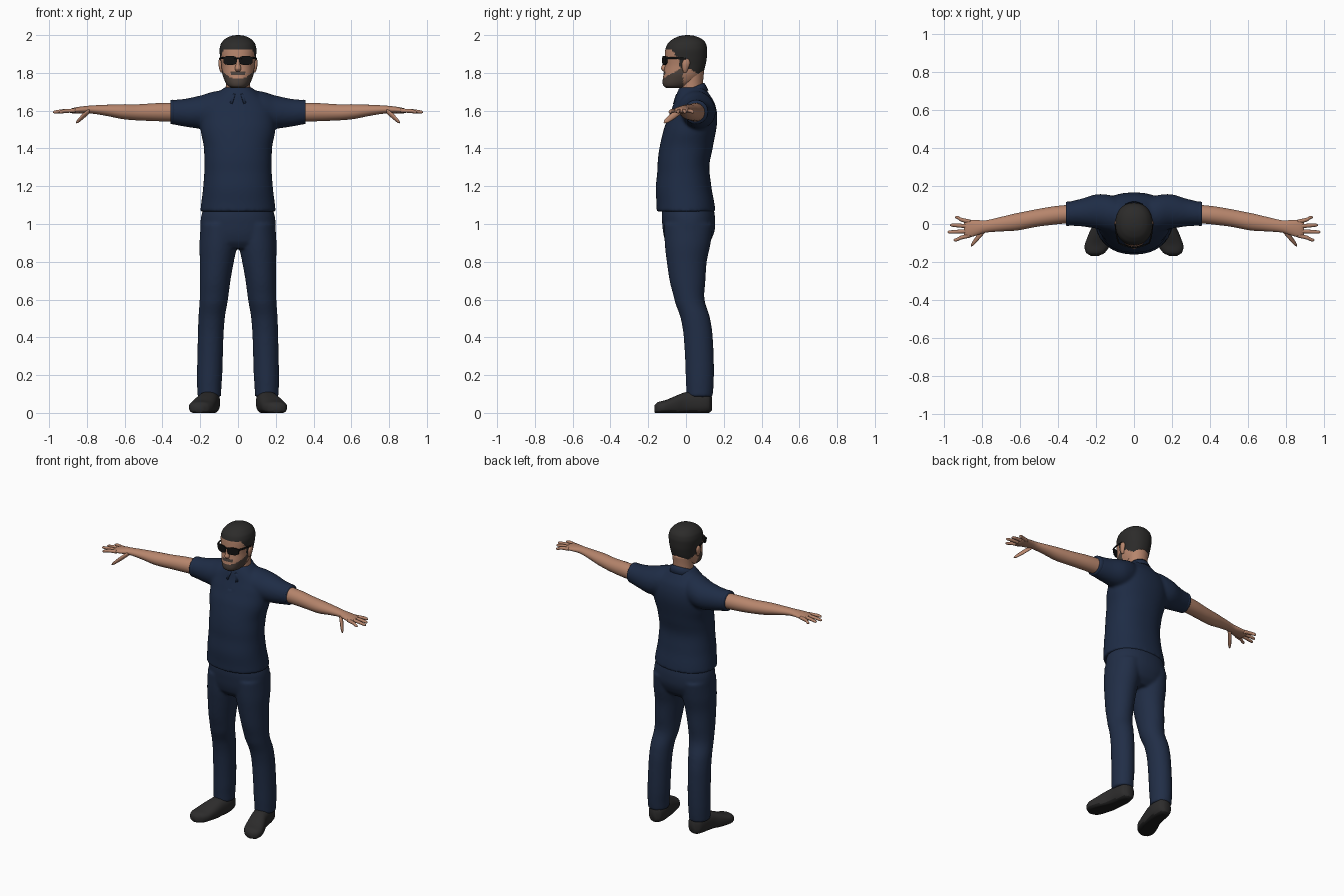
import bpy, bmesh, math

cube = bpy.data.objects.get("Cube")
if cube:
    bpy.data.objects.remove(cube)


def material(name, r, g, b):
    mat = bpy.data.materials.new(name)
    mat.use_nodes = True
    mat.diffuse_color = (r, g, b, 1)
    bsdf = mat.node_tree.nodes["Principled BSDF"]
    bsdf.inputs["Base Color"].default_value = (r, g, b, 1)
    bsdf.inputs["Roughness"].default_value = 0.8
    return mat


SKIN = material("skin", 0.47, 0.235, 0.15)
HAIR = material("dark hair", 0.025, 0.024, 0.023)
BEARD = material("beard stubble", 0.075, 0.055, 0.045)
SHIRT = material("navy shirt", 0.013, 0.025, 0.06)
PANTS = material("navy trousers", 0.015, 0.027, 0.062)
SHOE = material("charcoal shoe", 0.026, 0.025, 0.025)
SOLE = material("black sole", 0.012, 0.012, 0.012)
BLACK = material("black plastic", 0.006, 0.006, 0.006)


def blend(stations, steps):
    """Smooth monotone interpolation between cross-section stations."""
    def slope(i, k):
        last = len(stations) - 1
        def sec(j):
            h = abs(stations[j + 1][0] - stations[j][0])
            return (stations[j + 1][k] - stations[j][k]) / h
        if i in (0, last):
            return sec(min(i, last - 1))
        a, b = sec(i - 1), sec(i)
        return 0 if a * b <= 0 else 2 * a * b / (a + b)
    out = []
    for i in range(len(stations) - 1):
        p, q = stations[i], stations[i + 1]
        h = abs(q[0] - p[0])
        for s in range(steps):
            t = s / steps
            f = (1 + 2 * t) * (1 - t) ** 2
            out.append([f * p[k] + (1 - f) * q[k]
                        + h * t * (1 - t) * ((1 - t) * slope(i, k) - t * slope(i + 1, k))
                        for k in range(5)])
    return out + [list(stations[-1])]


def loft(bm, stations, axis="z", m=1, seg=32, steps=4, power=2.0):
    """Skin rounded sections (position, centre a, centre b, radius a, radius b)."""
    rings = []
    for pos, ca, cb, ra, rb in blend(stations, steps):
        ring = []
        for i in range(seg):
            w = 2 * math.pi * i / seg
            c, s = math.cos(w), math.sin(w)
            a = ca + ra * math.copysign(abs(c) ** (2 / power), c)
            b = cb + rb * math.copysign(abs(s) ** (2 / power), s)
            co = {"x": (pos, a, b), "y": (a, pos, b), "z": (a, b, pos)}[axis]
            ring.append(bm.verts.new((co[0] * m, co[1], co[2])))
        rings.append(ring)
    for lo, hi in zip(rings, rings[1:]):
        for i in range(seg):
            j = (i + 1) % seg
            bm.faces.new((lo[i], lo[j], hi[j], hi[i]))
    bm.faces.new(rings[0])
    bm.faces.new(rings[-1])


def finish(name, bm, mats, rule=None, smooth=True):
    bmesh.ops.recalc_face_normals(bm, faces=bm.faces)
    for f in bm.faces:
        f.smooth = smooth
        if rule:
            f.material_index = rule(f.calc_center_median())
    mesh = bpy.data.meshes.new(name)
    bm.to_mesh(mesh)
    bm.free()
    for mat in mats:
        mesh.materials.append(mat)
    ob = bpy.data.objects.new(name, mesh)
    bpy.context.collection.objects.link(ob)
    return ob


def fuse(ob, iterations):
    """Blend overlapping volumes into one soft garment."""
    r = ob.modifiers.new("fuse", "REMESH")
    r.mode = "VOXEL"
    r.voxel_size = 0.009
    r.use_smooth_shade = True
    s = ob.modifiers.new("soften", "SMOOTH")
    s.factor = 0.5
    s.iterations = iterations


# Shirt: torso and both short sleeves fused together
torso = [(1.065, 0, 0, .2, .156), (1.1, 0, -.002, .196, .154), (1.2, 0, -.013, .184, .147),
         (1.3, 0, -.014, .178, .137), (1.4, 0, 0, .18, .141), (1.5, 0, .021, .198, .139),
         (1.58, 0, .039, .2, .126), (1.64, 0, .044, .175, .108), (1.685, 0, .037, .12, .088),
         (1.725, 0, .032, .07, .066)]
sleeve = [(.06, .045, 1.62, .08, .09), (.13, .055, 1.603, .098, .098), (.2, .066, 1.592, .09, .088),
          (.28, .06, 1.589, .072, .074), (.358, .053, 1.593, .061, .063)]
bm = bmesh.new()
loft(bm, torso, seg=48, power=2.2)
for m in (1, -1):
    loft(bm, sleeve, "x", m)
shirt = finish("shirt", bm, [SHIRT])
fuse(shirt, 6)

# Sleeve cuffs
bm = bmesh.new()
for m in (1, -1):
    loft(bm, [(.335, .054, 1.592, .061, .063), (.345, .054, 1.593, .064, .065),
              (.358, .053, 1.593, .062, .063)], "x", m)
finish("sleeve_cuffs", bm, [SHIRT])

# Button placket laid on the chest
bm = bmesh.new()
bmesh.ops.create_grid(bm, x_segments=4, y_segments=16, size=1)
for v in bm.verts:
    t = (v.co.y + 1) / 2
    v.co = (v.co.x * .014, -.125 + .07 * t, 1.5 + .15 * t)
placket = finish("placket", bm, [SHIRT])
wrap = placket.modifiers.new("lay on shirt", "SHRINKWRAP")
wrap.target = shirt
wrap.offset = .003

# Folded collar, open at the front
bm = bmesh.new()
cols, rows = 32, []
for grow, drop in ((0, 0), (.008, .012), (.022, .04)):
    row = []
    for i in range(cols + 1):
        gap = .22 + grow * 6
        w = -math.pi / 2 + gap + (2 * math.pi - 2 * gap) * i / cols
        front = max(0, -math.sin(w)) ** 3
        y = .026 + (.07 + grow) * math.sin(w)
        z = 1.718 + .03 * math.sin(w) - drop * (1 + .4 * front)
        row.append(bm.verts.new(((.068 + grow) * math.cos(w), y - .01 * front, z)))
    rows.append(row)
for a, b in zip(rows, rows[1:]):
    for i in range(cols):
        bm.faces.new((a[i], a[i + 1], b[i + 1], b[i]))
collar = finish("collar", bm, [SHIRT])
collar.modifiers.new("cloth", "SOLIDIFY").thickness = .006

# Trousers: hips and two legs fused together
hips = [(1.09, 0, .01, .18, .135), (1.03, 0, .013, .197, .141), (.98, 0, .015, .2, .139),
        (.91, 0, .01, .19, .12), (.87, 0, .005, .12, .085)]
leg = [(1.0, .1, .014, .098, .13), (.9, .104, .009, .1, .122), (.8, .112, .004, .09, .106),
       (.7, .121, .008, .081, .095), (.6, .128, .018, .075, .08), (.5, .14, .05, .07, .078),
       (.4, .145, .065, .068, .077), (.2, .15, .073, .067, .075), (.13, .152, .073, .064, .072),
       (.085, .152, .072, .063, .069)]
bm = bmesh.new()
loft(bm, hips, seg=48, power=2.2)
for m in (1, -1):
    loft(bm, leg, m=m)
fuse(finish("trousers", bm, [PANTS]), 5)

# Shoes with flattened soles
shoe = [(.138, .145, .05, .02, .035), (.12, .147, .055, .045, .055), (.06, .15, .055, .055, .062),
        (0, .16, .05, .056, .06), (-.05, .175, .04, .062, .052), (-.11, .193, .03, .066, .037),
        (-.15, .202, .025, .05, .032), (-.168, .206, .02, .02, .018)]
bm = bmesh.new()
for m in (1, -1):
    loft(bm, shoe, "y", m, power=2.5)
for v in bm.verts:
    v.co.z = max(v.co.z, 0)
finish("shoes", bm, [SHOE, SOLE], lambda c: int(c.z < .012))

# Arms, palms, fingers and thumbs
arm = [(.32, .055, 1.592, .048, .05), (.42, .045, 1.592, .048, .048), (.52, .03, 1.591, .046, .043),
       (.6, .014, 1.594, .046, .04), (.7, -.001, 1.602, .038, .029), (.78, -.013, 1.606, .032, .021),
       (.83, -.02, 1.604, .041, .018), (.875, -.025, 1.6, .047, .014), (.893, -.026, 1.598, .043, .008)]
thumb = [(.785, -.03, 1.6, .018, .014), (.815, -.064, 1.575, .018, .016),
         (.845, -.1, 1.548, .014, .012), (.857, -.113, 1.538, .005, .005)]
fingers = [(.012, .035, .94), (-.012, -.006, .966), (-.037, -.042, .98), (-.06, -.084, .948)]
bm = bmesh.new()
for m in (1, -1):
    loft(bm, arm, "x", m)
    loft(bm, thumb, "x", m, seg=14)
    for y0, y1, tip in fingers:
        loft(bm, [(.86, y0, 1.6, .011, .011), (.91, (y0 + y1) / 2, 1.599, .0105, .0105),
                  (tip - .008, y1, 1.593, .008, .008), (tip, y1, 1.592, .003, .003)],
             "x", m, seg=14)
finish("arms_and_hands", bm, [SKIN])

# Neck
bm = bmesh.new()
loft(bm, [(1.66, 0, .03, .066, .062), (1.74, 0, .03, .063, .06), (1.82, 0, .035, .068, .062)])
finish("neck", bm, [SKIN])

# Head: (height, front, back, half width)
outline = [(1.72, -.105, -.01, .034), (1.732, -.12, .02, .054), (1.765, -.123, .07, .073),
           (1.8, -.118, .09, .084), (1.84, -.113, .103, .088), (1.88, -.113, .11, .094),
           (1.92, -.11, .112, .098), (1.95, -.1, .107, .092), (1.975, -.076, .09, .074),
           (1.991, -.045, .06, .049), (1.998, -.018, .034, .024), (2.0, .004, .012, .004)]


def hairline(y):
    pts = [(-1, 1.928), (-.078, 1.925), (-.04, 1.875), (-.03, 1.825), (.02, 1.82), (.1, 1.775), (1, 1.775)]
    for (a, za), (b, zb) in zip(pts, pts[1:]):
        if y <= b:
            return za + (zb - za) * (y - a) / (b - a)


def head_colour(c):
    if c.z > hairline(c.y):
        return 1
    jaw = c.y < -.015 and c.z < 1.772 + .55 * (c.y + .12)
    moustache = c.y < -.07 and abs(c.x) < .036 and 1.79 < c.z < 1.804
    return 2 if jaw or moustache else 0


bm = bmesh.new()
loft(bm, [(z, 0, (f + b) / 2, w, (b - f) / 2) for z, f, b, w in outline], seg=72, steps=6, power=2.2)
finish("head", bm, [SKIN, HAIR, BEARD], head_colour)

# Nose and ears
bm = bmesh.new()
loft(bm, [(1.88, 0, -.108, .008, .008), (1.845, 0, -.112, .011, .013), (1.822, 0, -.114, .017, .018),
          (1.808, 0, -.11, .012, .01)], seg=20)
for m in (1, -1):
    loft(bm, [(1.802, .085, -.005, .006, .008), (1.82, .089, -.004, .01, .015),
              (1.85, .092, 0, .012, .021), (1.868, .092, .002, .01, .015),
              (1.876, .09, .002, .004, .006)], m=m, seg=16)
finish("nose_and_ears", bm, [SKIN])

# Sunglasses: wrapped lenses, bridge and temples
bm = bmesh.new()
for m in (1, -1):
    loft(bm, [(-.126, .042, 1.866, .036, .024), (-.119, .042, 1.866, .036, .024)], "y", m, 28, 1, 3)
loft(bm, [(-.02, -.1225, 1.878, .004, .005), (.02, -.1225, 1.878, .004, .005)], "x", 1, 10, 4)
for v in bm.verts:
    v.co.y += 3.5 * v.co.x ** 2
for m in (1, -1):
    loft(bm, [(-.106, .077, 1.879, .004, .007), (-.07, .089, 1.879, .004, .006),
              (.0, .099, 1.874, .003, .005)], "y", m, 10)
finish("sunglasses", bm, [BLACK], smooth=False)
